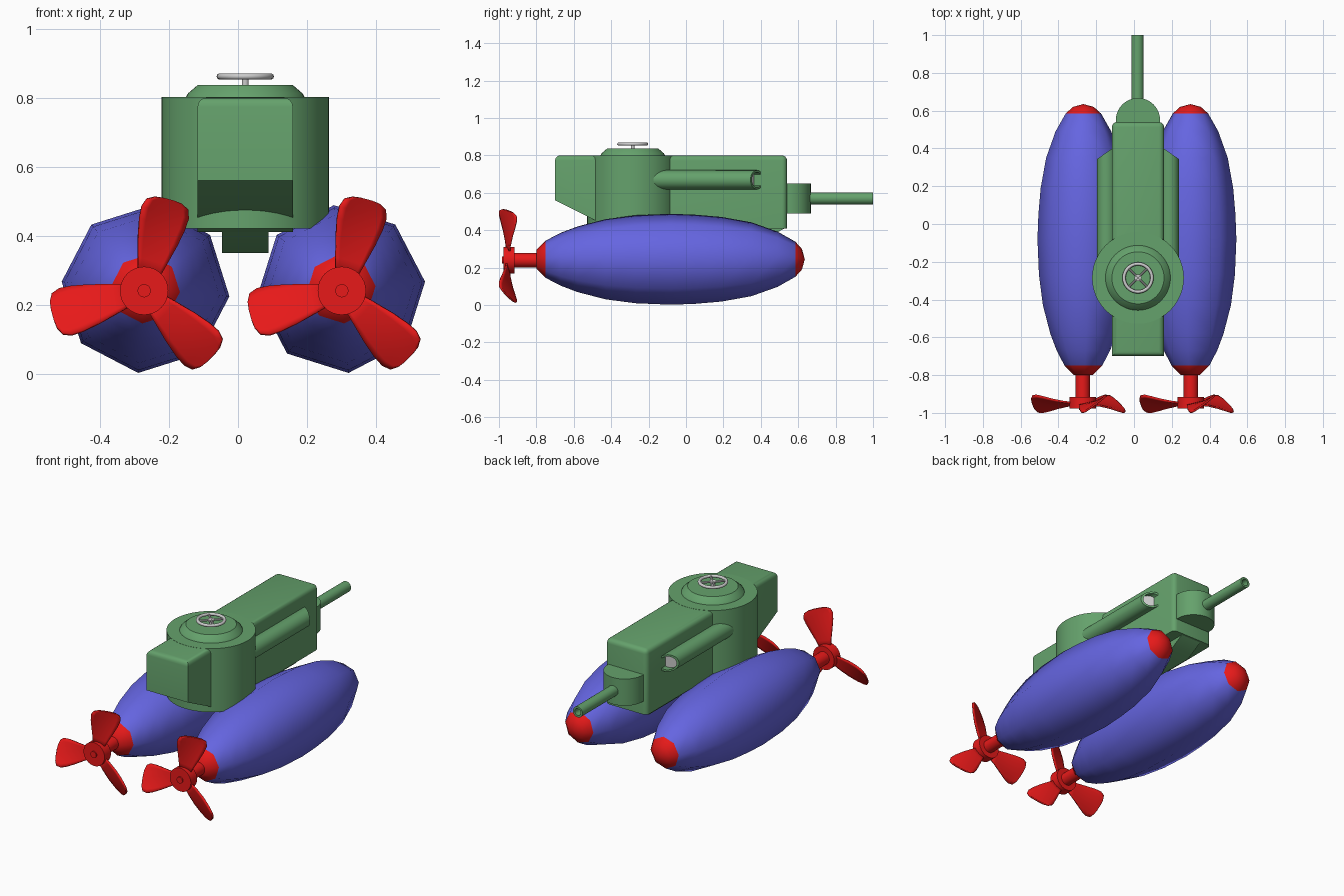
import bpy, bmesh
from math import sin, cos, pi, radians
from mathutils import Matrix, Vector

if "Cube" in bpy.data.objects:
    bpy.data.objects.remove(bpy.data.objects["Cube"])

CX = 0.021  # centre line of hull


def material(name, rgb):
    m = bpy.data.materials.new(name)
    m.diffuse_color = (*rgb, 1)
    m.use_nodes = True
    m.node_tree.nodes["Principled BSDF"].inputs["Base Color"].default_value = m.diffuse_color
    return m


GREEN = material("green_paint", (0.13, 0.36, 0.15))
BLUE = material("blue_paint", (0.13, 0.13, 0.75))
RED = material("red_paint", (0.80, 0.01, 0.01))


def finish(bm, name, mats=(), angle=35):
    bmesh.ops.recalc_face_normals(bm, faces=bm.faces)
    me = bpy.data.meshes.new(name)
    bm.to_mesh(me)
    bm.free()
    ob = bpy.data.objects.new(name, me)
    bpy.context.collection.objects.link(ob)
    for m in mats:
        me.materials.append(m)
    bpy.ops.object.select_all(action='DESELECT')
    ob.select_set(True)
    bpy.context.view_layer.objects.active = ob
    bpy.ops.object.shade_smooth_by_angle(angle=radians(angle))
    return ob


def lathe(name, profile, centre, axis='Z', seg=32, phase=0, mats=(), angle=35, slots=None):
    """Revolve (radius, position) points around an axis; radius 0 makes a pole."""
    bm = bmesh.new()
    rings = []
    for r, h in profile:
        ring = []
        for i in range(1 if r == 0 else seg):
            a = phase + 2 * pi * i / seg
            u, v = r * cos(a), r * sin(a)
            p = Vector((u, v, h)) if axis == 'Z' else Vector((u, h, v))
            ring.append(bm.verts.new(p + Vector(centre)))
        rings.append(ring)
    for k, (a, b) in enumerate(zip(rings, rings[1:])):
        for i in range(seg):
            j = (i + 1) % seg
            vs = [a[i % len(a)], a[j % len(a)], b[j % len(b)], b[i % len(b)]]
            f = bm.faces.new(list(dict.fromkeys(vs)))
            if slots:
                f.material_index = slots(k)
    return finish(bm, name, mats, angle)


def extrude_x(name, profile, half, bevel=0):
    """Extrude a (y, z) outline across x, rounding the top and bow edges."""
    bm = bmesh.new()
    n = len(profile)
    L = [bm.verts.new((CX - half, y, z)) for y, z in profile]
    R = [bm.verts.new((CX + half, y, z)) for y, z in profile]
    bm.faces.new(L)
    bm.faces.new(R)
    for i in range(n):
        bm.faces.new((L[i], L[(i + 1) % n], R[(i + 1) % n], R[i]))
    if bevel:
        edges = [e for e in bm.edges if all(v.co.z > 0.79 for v in e.verts)
                 or all(v.co.y > 0.53 for v in e.verts) and e.verts[0].co.x == e.verts[1].co.x]
        bmesh.ops.bevel(bm, geom=edges, offset=bevel, segments=4, profile=0.5,
                        affect='EDGES', clamp_overlap=True)
    return finish(bm, name, [GREEN])


def propeller_blades(name, centre):
    rows = [(0.04, 0.030, 0.20), (0.09, 0.043, 0.25), (0.15, 0.058, 0.4), (0.20, 0.067, 0.55),
            (0.235, 0.069, 0.65), (0.26, 0.060, 0.72), (0.272, 0.038, 0.72), (0.275, 0.015, 0.72)]
    n = 8
    bm = bmesh.new()
    for deg in (75, 195, 315):
        a = radians(deg)
        grid = []
        for r, w, pitch in rows:
            line = []
            for i in range(n + 1):
                t = w * (2 * i / n - 1)
                line.append(bm.verts.new((centre[0] + r * cos(a) - t * sin(a),
                                          centre[1] - t * pitch,
                                          centre[2] + r * sin(a) + t * cos(a))))
            grid.append(line)
        for p, q in zip(grid, grid[1:]):
            for i in range(n):
                bm.faces.new((p[i], p[i + 1], q[i + 1], q[i]))
    ob = finish(bm, name, [RED], 60)
    m = ob.modifiers.new("thickness", 'SOLIDIFY')
    m.thickness, m.offset = 0.009, 0


# Eight-sided floats with red ends, plus shafts and propellers
float_profile = [(0, -0.80), (0.05, -0.80), (0.10, -0.75), (0.142, -0.67), (0.176, -0.58),
                 (0.215, -0.43), (0.236, -0.27), (0.244, -0.08), (0.239, 0.05), (0.227, 0.19),
                 (0.198, 0.35), (0.148, 0.49), (0.094, 0.585), (0.055, 0.62), (0, 0.635)]
last = len(float_profile) - 2
for side, fx, tilt in (("left", -0.268, -5), ("right", 0.299, 5)):
    lathe(side + "_float", float_profile, (fx, 0, 0.245), 'Y', 8, radians(-90 - tilt * -1),
          [BLUE, RED], 50, lambda k: 1 if k < 2 or k > last - 2 else 0)
    px = -0.272 if side == "left" else 0.301
    lathe(side + "_propeller_hub",
          [(0, -0.985), (0.019, -0.985), (0.019, -0.977), (0.07, -0.977), (0.07, -0.917),
           (0.038, -0.917), (0.038, -0.78), (0, -0.78)], (px, 0, 0.24), 'Y', 32, mats=[RED])
    propeller_blades(side + "_propeller_blades", (px, -0.952, 0.24))

# Central hull and the narrow keel below it
extrude_x("hull", [(-0.70, 0.56), (-0.70, 0.80), (0.54, 0.80), (0.54, 0.41), (-0.40, 0.41)],
          0.138, 0.027)
extrude_x("keel", [(-0.45, 0.435), (-0.28, 0.35), (0.42, 0.35), (0.535, 0.415), (0.3, 0.45)], 0.068)

# Round tower with its hatch
lathe("tower", [(0, 0.42), (0.243, 0.42), (0.243, 0.801), (0.172, 0.801), (0.166, 0.812),
                (0.138, 0.836), (0, 0.836)], (CX, -0.285, 0), 'Z', 48, mats=[GREEN], angle=30)

# Hatch handwheel: rim, spokes and stem
bpy.ops.mesh.primitive_torus_add(location=(CX, -0.285, 0.861), major_radius=0.074,
                                 minor_radius=0.009, major_segments=32, minor_segments=10)
bpy.context.object.name = "handwheel_rim"
bpy.ops.object.shade_smooth()
lathe("handwheel_stem", [(0, 0.83), (0.01, 0.83), (0.01, 0.853), (0.018, 0.855), (0.018, 0.866),
                         (0, 0.866)], (CX, -0.285, 0), seg=16)
for i in range(2):
    bpy.ops.mesh.primitive_cylinder_add(vertices=10, radius=0.006, depth=0.148,
                                        location=(CX, -0.285, 0.861),
                                        rotation=(pi / 2, 0, pi / 4 + i * pi / 2))
    bpy.context.object.name = "handwheel_spoke_%d" % (i + 1)
    bpy.ops.object.shade_smooth_by_angle()

# Side tubes with slanted open mouths and grey plugs inside
for side, s in (("left", -1), ("right", 1)):
    tx = CX + s * 0.165
    tube = lathe(side + "_tube", [(0.051, -0.25), (0.051, 0.38), (0.040, 0.38), (0.040, 0.25)],
                 (tx, 0, 0.67), 'Y', 32, mats=[GREEN])
    plug = lathe(side + "_tube_plug", [(0.040, 0.20), (0.040, 0.345), (0, 0.345)],
                 (tx, 0, 0.67), 'Y', 32)
    for ob in (tube, plug):
        for v in ob.data.vertices:
            if v.co.y > 0.3:
                v.co.y -= s * (v.co.x - tx) * 0.7

# Gun mount and hollow barrel
lathe("gun_mount", [(0, 0.49), (0.117, 0.49), (0.117, 0.65), (0, 0.65)], (CX, 0.55, 0),
      'Z', 40, mats=[GREEN])
lathe("gun_barrel", [(0.032, 0.6), (0.032, 1.0), (0.020, 1.0), (0.020, 0.93), (0, 0.93)],
      (CX - 0.002, 0, 0.57), 'Y', 24, mats=[GREEN])
